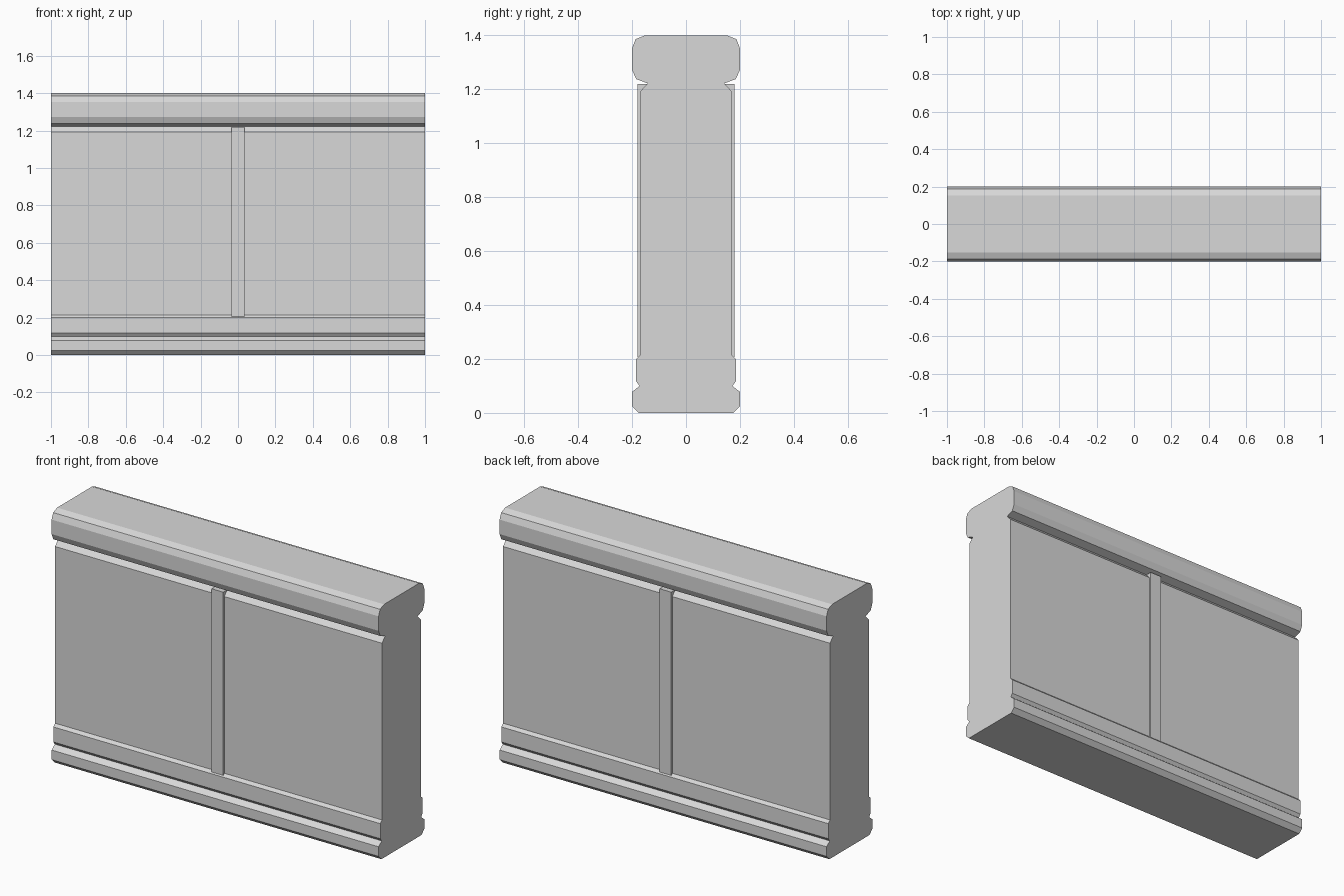
import bpy, bmesh

if "Cube" in bpy.data.objects:
    bpy.data.objects.remove(bpy.data.objects["Cube"])

stone = bpy.data.materials.new("light_grey_stone")
stone.diffuse_color = (0.69, 0.69, 0.69, 1)
stone.use_nodes = True
stone.node_tree.nodes["Principled BSDF"].inputs["Base Color"].default_value = stone.diffuse_color


def finish(name, bm):
    bmesh.ops.recalc_face_normals(bm, faces=bm.faces)
    mesh = bpy.data.meshes.new(name)
    bm.to_mesh(mesh)
    bm.free()
    mesh.materials.append(stone)
    obj = bpy.data.objects.new(name, mesh)
    bpy.context.collection.objects.link(obj)
    return obj


def extrude_profile(name, points, x0, x1):
    """Extrude a closed (y, z) outline along x."""
    bm = bmesh.new()
    face = bm.faces.new([bm.verts.new((x0, y, z)) for y, z in points])
    new = bmesh.ops.extrude_face_region(bm, geom=[face])["geom"]
    verts = [v for v in new if isinstance(v, bmesh.types.BMVert)]
    bmesh.ops.translate(bm, verts=verts, vec=(x1 - x0, 0, 0))
    return finish(name, bm)


# Wall with moulded plinth, flat panel and rounded coping, same on both faces
half = [
    (0.175, 0.0), (0.2, 0.025), (0.2, 0.078), (0.172, 0.10),   # base roll
    (0.185, 0.117), (0.185, 0.2), (0.17, 0.215),               # plinth band
    (0.17, 1.192), (0.142, 1.222),                             # panel, neck
    (0.185, 1.238), (0.2, 1.272), (0.2, 1.352),                # coping
    (0.187, 1.386), (0.152, 1.4),
]
outline = half + [(-y, z) for y, z in reversed(half)]
extrude_profile("parapet_wall", outline, -1, 1)

# Narrow raised strip in the middle of each face
for side, label in ((-1, "front"), (1, "back")):
    strip = [(0.14, 0.207), (0.18, 0.207), (0.18, 1.22), (0.14, 1.22)]
    extrude_profile(label + "_centre_strip",
                    [(side * y, z) for y, z in strip], -0.035, 0.035)
